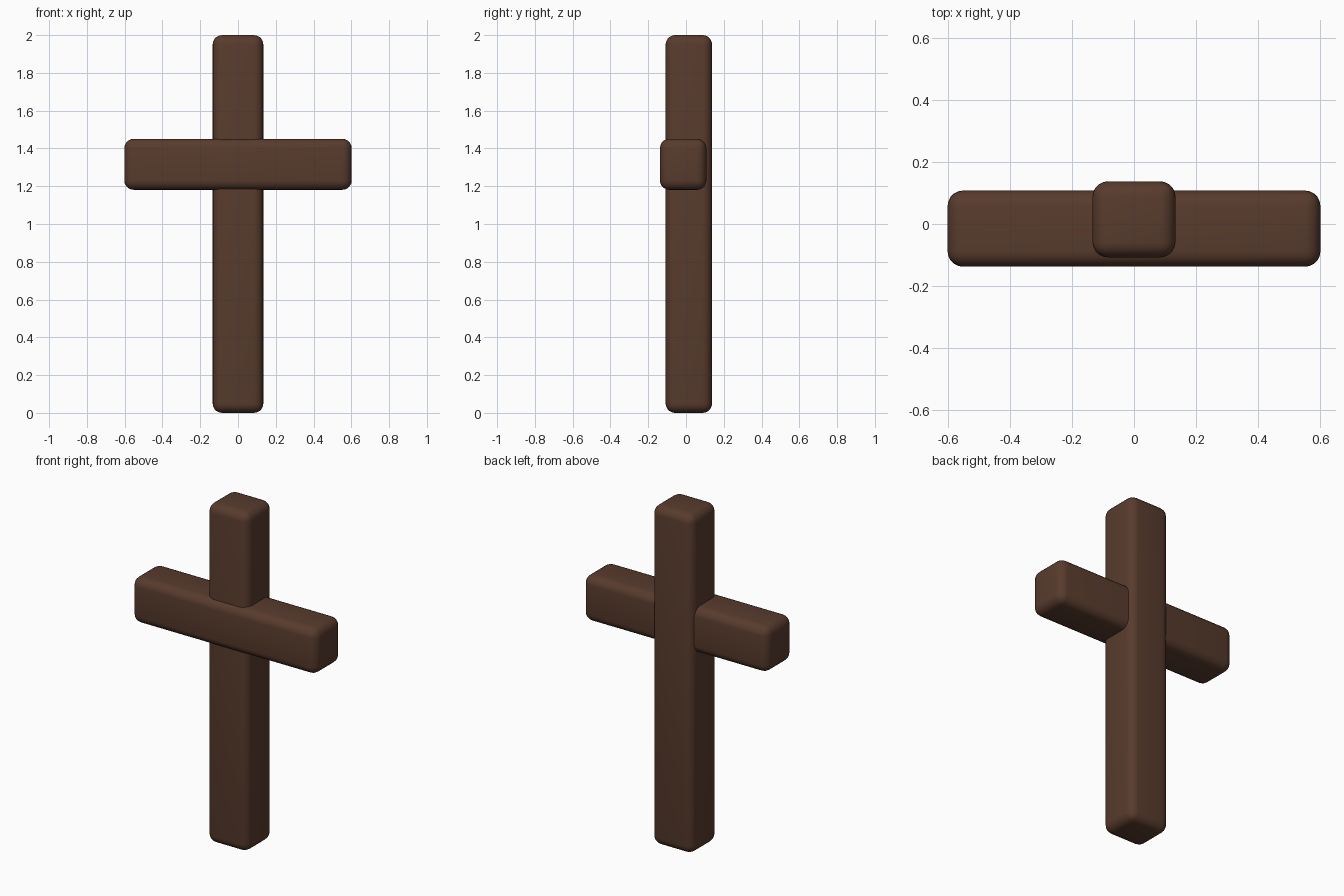
import bpy
import math

cube = bpy.data.objects.get("Cube")
if cube:
    bpy.data.objects.remove(cube, do_unlink=True)

# Dark brown wood
wood = bpy.data.materials.new("dark_brown_wood")
wood.use_nodes = True
colour = (0.098, 0.044, 0.026, 1)
wood.diffuse_color = colour
wood.node_tree.nodes["Principled BSDF"].inputs["Base Color"].default_value = colour


def timber(name, size, centre):
    """A squared timber with rounded edges."""
    bpy.ops.mesh.primitive_cube_add(size=1, location=centre)
    obj = bpy.context.object
    obj.name = name
    obj.scale = size
    bpy.ops.object.transform_apply(location=False, rotation=False, scale=True)
    obj.data.materials.append(wood)
    bevel = obj.modifiers.new("rounded_edges", 'BEVEL')
    bevel.width = 0.05
    bevel.segments = 5
    bpy.ops.object.modifier_apply(modifier=bevel.name)
    bpy.ops.object.shade_smooth_by_angle(angle=math.radians(40))
    return obj


# Upright post, set slightly back
timber("upright_post", (0.268, 0.246, 2.0), (0, 0.015, 1.0))

# Crossbeam, set slightly forward
timber("crossbeam", (1.204, 0.246, 0.27), (0, -0.015, 1.316))
